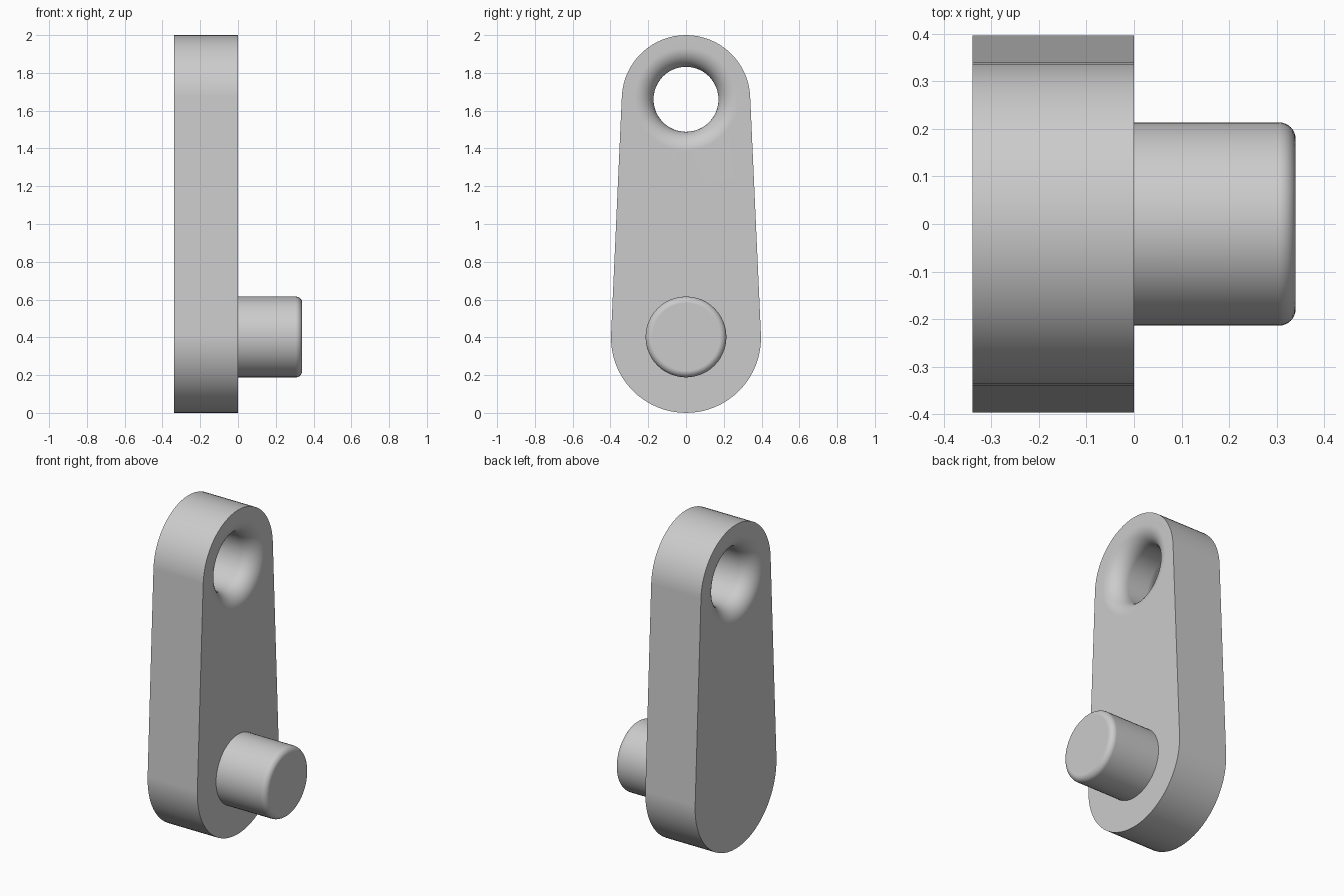
import bpy, bmesh
from math import sin, cos, pi, asin, radians

cube = bpy.data.objects.get("Cube")
if cube:
    bpy.data.objects.remove(cube, do_unlink=True)

THICK = 0.34
LOW_Z, LOW_R = 0.397, 0.397       # large rounded end
HIGH_Z, HIGH_R = 1.66, 0.34       # small rounded end
HOLE_R, FLARE = 0.172, 0.1
PIN_R, PIN_BEVEL = 0.214, 0.035

grey = bpy.data.materials.new("plain grey")
grey.use_nodes = True
colour = (0.6, 0.6, 0.6, 1)
grey.diffuse_color = colour
grey.node_tree.nodes["Principled BSDF"].inputs["Base Color"].default_value = colour


def arc(cy, cz, r, start, end, steps):
    """Points (y, z) along a circular arc, both ends included."""
    angles = [start + (end - start) * i / steps for i in range(steps + 1)]
    return [(cy + r * cos(a), cz + r * sin(a)) for a in angles]


def ring(bm, x, points):
    return [bm.verts.new((x, y, z)) for y, z in points]


def loft(bm, rings):
    for a, b in zip(rings, rings[1:]):
        for i in range(len(a)):
            j = (i + 1) % len(a)
            bm.faces.new((a[i], a[j], b[j], b[i]))


def lathe(bm, profile, cz, sides=48):
    """Rings of (x, radius) around an axis along x."""
    rings = [ring(bm, x, arc(0, cz, r, 0, 2 * pi, sides)[:-1]) for x, r in profile]
    loft(bm, rings)
    return rings


def rim(bm, loop):
    return [bm.edges.get((v, loop[i - 1])) for i, v in enumerate(loop)]


def finish(bm, name):
    bmesh.ops.recalc_face_normals(bm, faces=bm.faces[:])
    mesh = bpy.data.meshes.new(name)
    bm.to_mesh(mesh)
    bm.free()
    obj = bpy.data.objects.new(name, mesh)
    bpy.context.collection.objects.link(obj)
    mesh.materials.append(grey)
    bpy.ops.object.select_all(action="DESELECT")
    obj.select_set(True)
    bpy.context.view_layer.objects.active = obj
    bpy.ops.object.shade_smooth_by_angle(angle=radians(35))
    # Keep the flat faces flat next to the rounded edges
    weighted = obj.modifiers.new("flat face normals", "WEIGHTED_NORMAL")
    weighted.keep_sharp = True


# Tapered arm: two arcs joined by tangent sides, with a flared through hole
bm = bmesh.new()
tilt = asin((LOW_R - HIGH_R) / (HIGH_Z - LOW_Z))
outline = (arc(0, HIGH_Z, HIGH_R, tilt, pi - tilt, 32)
           + arc(0, LOW_Z, LOW_R, pi - tilt, 2 * pi + tilt, 32))
outer = [ring(bm, x, outline) for x in (-THICK, 0)]
loft(bm, outer)
flare = arc(-FLARE, HOLE_R + FLARE, FLARE, pi / 2 - pi / 2, -pi / 2, 10)
flare = [(x, r) for x, r in flare]
# Mirror the right-hand flare to the other face of the arm
flare = [(-FLARE + FLARE * sin(t), HOLE_R + FLARE - FLARE * cos(t))
         for t in [pi / 2 * i / 10 for i in range(11)]]
hole = lathe(bm, [(-THICK - x, r) for x, r in reversed(flare)] + flare, HIGH_Z)
for outer_loop, hole_loop in ((outer[0], hole[0]), (outer[1], hole[-1])):
    bmesh.ops.triangle_fill(bm, use_beauty=True,
                            edges=rim(bm, outer_loop) + rim(bm, hole_loop))
finish(bm, "crank_arm")

# Handle pin with a rounded end
bm = bmesh.new()
pin_end = arc(THICK - PIN_BEVEL, PIN_R - PIN_BEVEL, PIN_BEVEL, pi / 2, 0, 8)
pin = lathe(bm, [(-0.02, PIN_R)] + pin_end, LOW_Z + 0.005)
for loop in (pin[0], pin[-1]):
    bm.faces.new(loop)
finish(bm, "handle_pin")
